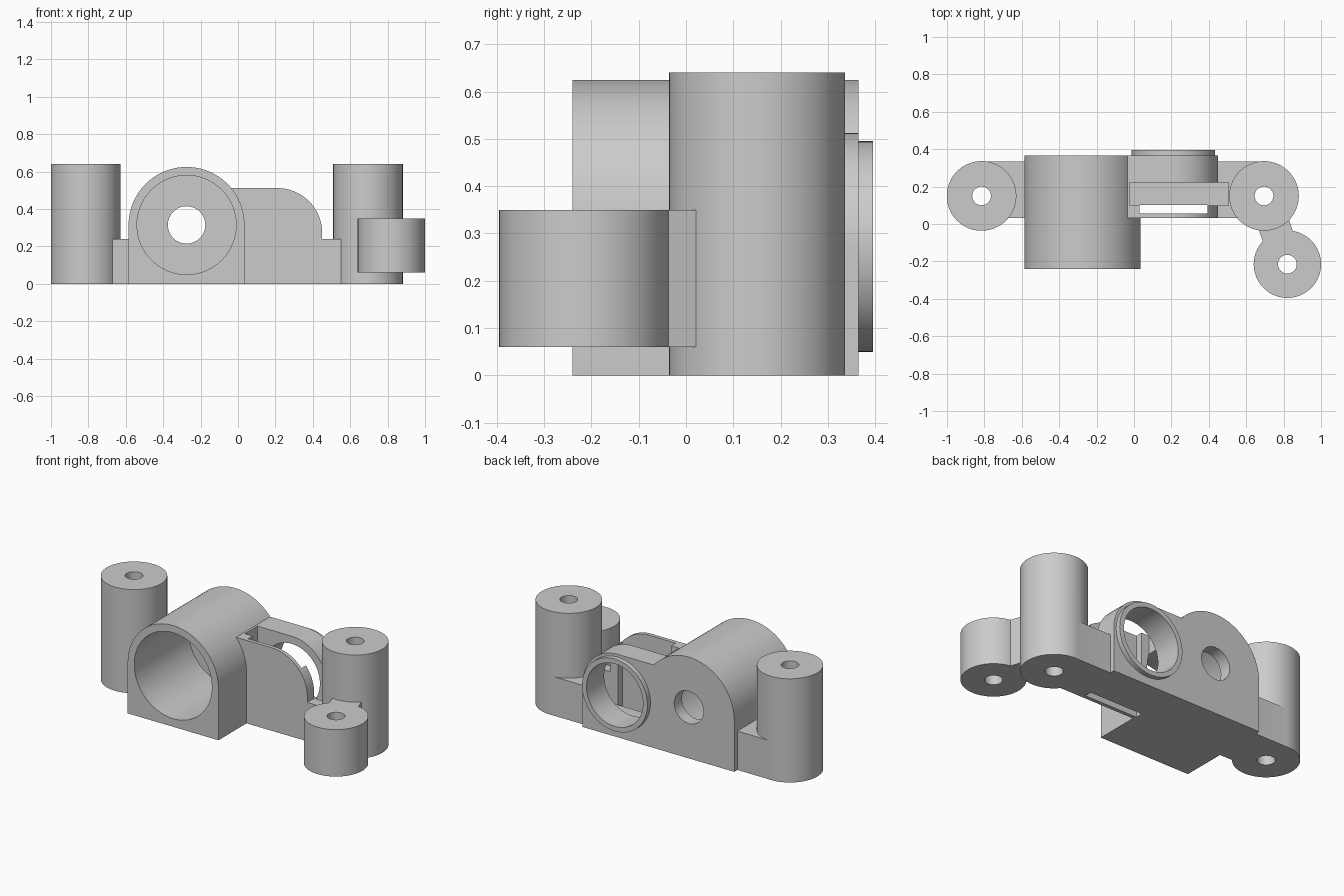
import bpy, bmesh
from math import sin, cos, pi, radians
from mathutils import Vector

cube = bpy.data.objects.get("Cube")
if cube:
    bpy.data.objects.remove(cube, do_unlink=True)

grey = bpy.data.materials.new("plain_grey")
grey.use_nodes = True
colour = (0.6, 0.6, 0.6, 1)
grey.diffuse_color = colour
grey.node_tree.nodes["Principled BSDF"].inputs["Base Color"].default_value = colour


def arc(cx, cy, r, start, end, steps):
    angles = [radians(start + (end - start) * i / steps) for i in range(steps + 1)]
    return [(cx + r * cos(a), cy + r * sin(a)) for a in angles]


def circle(cx, cy, r, steps=96):
    return arc(cx, cy, r, 0, 360, steps)[:-1]


def rect(x0, x1, y0, y1):
    return [(x0, y0), (x1, y0), (x1, y1), (x0, y1)]


def extrude(name, outline, low, high, axis):
    """Extrude an outline along z (plan outline) or y (front outline)."""
    bm = bmesh.new()
    place = (lambda a, b: (a, b, low)) if axis == "z" else (lambda a, b: (a, low, b))
    face = bm.faces.new([bm.verts.new(place(a, b)) for a, b in outline])
    new = bmesh.ops.extrude_face_region(bm, geom=[face])["geom"]
    d = high - low
    offset = Vector((0, 0, d)) if axis == "z" else Vector((0, d, 0))
    bmesh.ops.translate(bm, vec=offset, verts=[v for v in new if isinstance(v, bmesh.types.BMVert)])
    bmesh.ops.recalc_face_normals(bm, faces=bm.faces)
    mesh = bpy.data.meshes.new(name)
    bm.to_mesh(mesh)
    bm.free()
    mesh.materials.append(grey)
    obj = bpy.data.objects.new(name, mesh)
    bpy.context.collection.objects.link(obj)
    return obj


def combine(target, tool, operation):
    mod = target.modifiers.new(operation, "BOOLEAN")
    mod.operation = operation
    mod.solver = "EXACT"
    mod.object = tool
    bpy.context.view_layer.objects.active = target
    bpy.ops.object.modifier_apply(modifier=mod.name)
    bpy.data.objects.remove(tool, do_unlink=True)


# Main dimensions
left_post, right_post, small_post = (0.695, 0.15), (-0.815, 0.15), (0.82, -0.215)
barrel_x, barrel_z, barrel_r = -0.275, 0.315, 0.31
ring_x, ring_z = 0.21, 0.272
front, back = 0.033, 0.365

# Base bar joining the posts
bracket = extrude("bracket_body", rect(right_post[0], left_post[0], front, 0.335), 0, 0.24, "z")

# Barrel housing: half round top on a square foot
barrel = arc(barrel_x, barrel_z, barrel_r, 0, 180, 48)
barrel += [(barrel_x - barrel_r, 0), (barrel_x + barrel_r, 0)]

# Filter housing with one rounded shoulder
housing = arc(ring_x, ring_z, 0.24, 0, 90, 32) + [(barrel_x, 0.512), (barrel_x, 0), (ring_x + 0.24, 0)]

# Straight arm out to the small post
a, b = Vector(left_post), Vector(small_post)
side = (b - a).orthogonal().normalized() * 0.085
arm = [tuple(p) for p in (a + side, b + side, b - side, a - side)]

solids = [
    ("barrel_housing", barrel, -0.24, back, "y"),
    ("filter_housing", housing, front, back, "y"),
    ("rear_ring", circle(ring_x, ring_z, 0.223), 0.3, 0.395, "y"),
    ("left_post", circle(*left_post, 0.186), 0, 0.64, "z"),
    ("right_post", circle(*right_post, 0.186), 0, 0.64, "z"),
    ("arm", arm, 0.06, 0.35, "z"),
    ("small_post", circle(*small_post, 0.18), 0.06, 0.35, "z"),
]
for solid in solids:
    combine(bracket, extrude(*solid), "UNION")

# Bores, pocket, slot and screw holes
cuts = [
    ("barrel_bore", circle(barrel_x, barrel_z, 0.265), -0.4, 0.29, "y"),
    ("barrel_rear_hole", circle(barrel_x, barrel_z, 0.1), 0.2, 0.5, "y"),
    ("ring_bore", circle(ring_x, ring_z, 0.193), 0.15, 0.5, "y"),
    ("filter_pocket", rect(-0.023, 0.505, 0.1, 0.223), 0.05, 0.8, "z"),
    ("filter_slot", rect(0.03, 0.393, 0.056, 0.101), -0.1, 0.8, "z"),
]
for x, y in (left_post, right_post, small_post):
    cuts.append(("screw_hole", circle(x, y, 0.05, 48), -0.1, 0.8, "z"))
for cut in cuts:
    combine(bracket, extrude(*cut), "DIFFERENCE")

# Smooth the round walls, keep the rims sharp
bpy.ops.object.select_all(action="DESELECT")
bracket.select_set(True)
bpy.context.view_layer.objects.active = bracket
bpy.ops.object.shade_smooth_by_angle(angle=radians(25))
